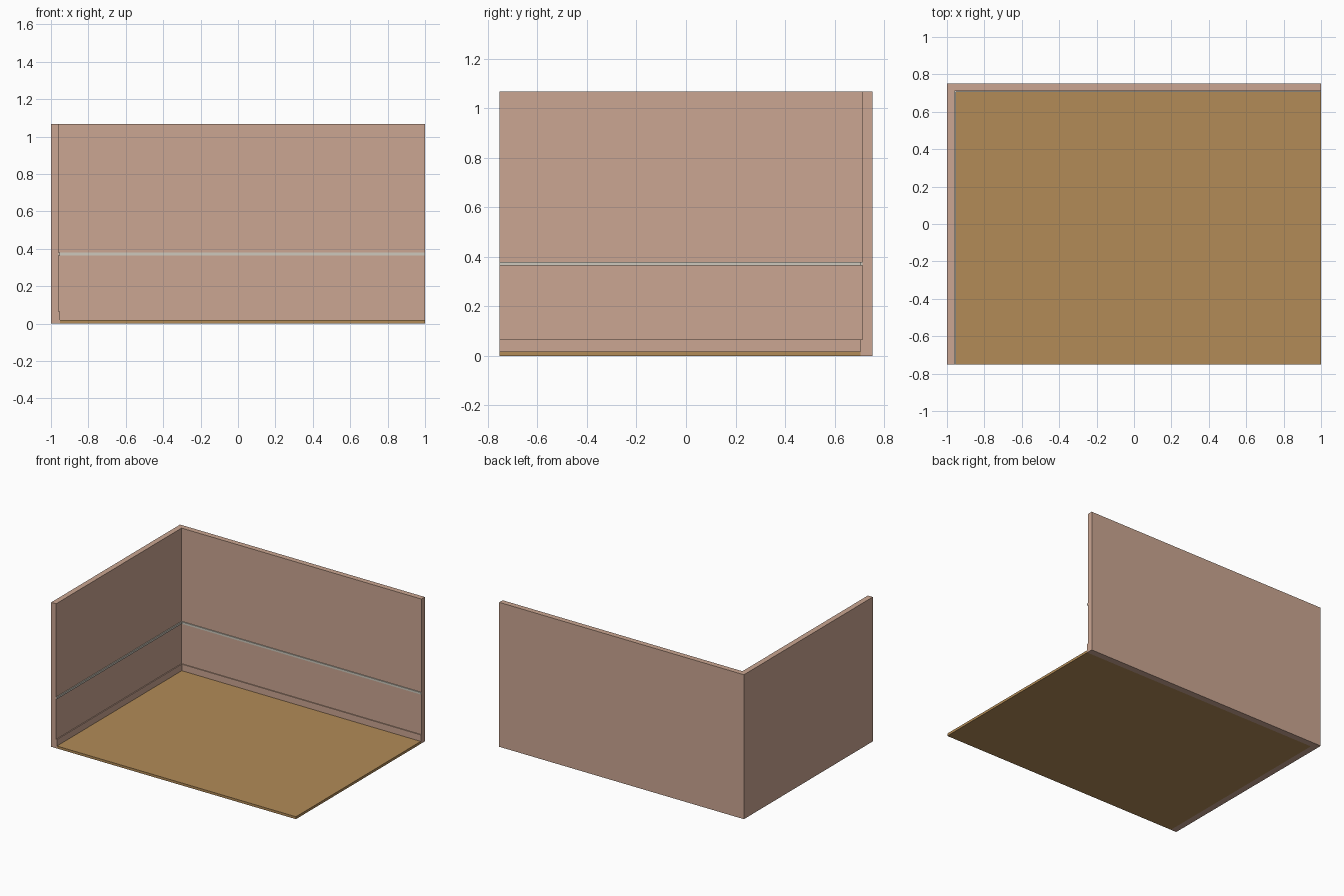
import bpy

if "Cube" in bpy.data.objects:
    bpy.data.objects.remove(bpy.data.objects["Cube"])


def material(name, rgb):
    m = bpy.data.materials.new(name)
    lin = [((c / 255 + 0.055) / 1.055) ** 2.4 for c in rgb]
    m.diffuse_color = (*lin, 1)
    m.use_nodes = True
    m.node_tree.nodes["Principled BSDF"].inputs["Base Color"].default_value = m.diffuse_color
    return m


def box(name, x, y, z, mat):
    bpy.ops.mesh.primitive_cube_add(
        size=1, location=[(a + b) / 2 for a, b in (x, y, z)])
    ob = bpy.context.object
    ob.name = name
    ob.scale = [b - a for a, b in (x, y, z)]
    bpy.ops.object.transform_apply(location=False, rotation=False)
    ob.data.materials.append(mat)
    return ob


wall = material("pink plaster", (203, 166, 146))
wood = material("tan wood floor", (178, 139, 87))
trim = material("pale grey rail", (205, 200, 188))

X, Y, H = 1.0, 0.752, 1.067   # half width, half depth, wall height
IX, IY = -0.96, 0.712         # inner wall faces
T = 0.007                     # trim thickness

# floor slab
box("floor", (IX + T, X), (-Y, IY - T), (0, 0.018), wood)

# walls
box("left_wall", (-X, IX), (-Y, Y), (0, H), wall)
box("back_wall", (IX, X), (IY, Y), (0, H), wall)

# skirting boards and rails along both walls
for name, z, mat in (("skirting", (0, 0.066), wall),
                     ("rail", (0.364, 0.379), trim)):
    box("left_" + name, (IX, IX + T), (-Y, IY), z, mat)
    box("back_" + name, (IX + T, X), (IY - T, IY), z, mat)
